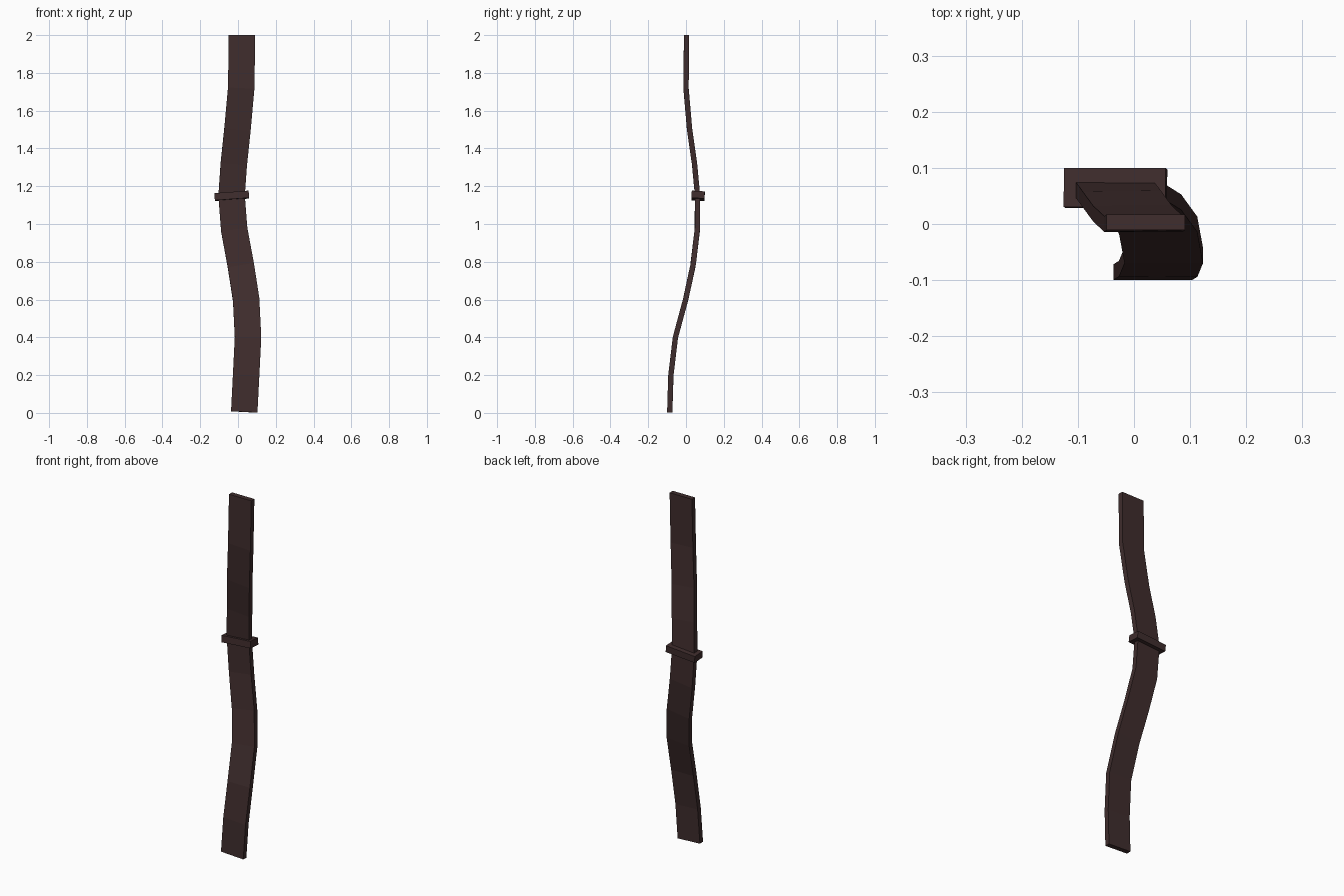
import bpy, bmesh
from mathutils import Vector, Matrix

if "Cube" in bpy.data.objects:
    bpy.data.objects.remove(bpy.data.objects["Cube"])

mat = bpy.data.materials.new("dark brown leather")
mat.diffuse_color = (0.05, 0.026, 0.026, 1)
mat.use_nodes = True
mat.node_tree.nodes["Principled BSDF"].inputs["Base Color"].default_value = mat.diffuse_color

WIDTH, THICK = 0.14, 0.028

# centre line of the strap, bottom to top
path = [Vector(p) for p in [
    (0.033, -0.086, 0.005), (0.043, -0.08, 0.2), (0.053, -0.056, 0.4),
    (0.043, -0.002, 0.6), (0.015, 0.037, 0.78), (-0.02, 0.06, 0.97),
    (-0.034, 0.061, 1.15), (-0.022, 0.045, 1.32), (-0.003, 0.019, 1.5),
    (0.017, 0.0, 1.72), (0.021, 0.003, 2.0)]]


def frame(i):
    """Side and depth directions square to the path at point i."""
    t = (path[min(i + 1, len(path) - 1)] - path[max(i - 1, 0)]).normalized()
    if i == len(path) - 1:
        t = Vector((0, 0, 1))
    side = Vector((1, 0, 0))
    side = (side - t * side.dot(t)).normalized()
    return side, t.cross(side), t


def make_object(name, bm):
    bmesh.ops.recalc_face_normals(bm, faces=bm.faces)
    mesh = bpy.data.meshes.new(name)
    bm.to_mesh(mesh)
    bm.free()
    mesh.materials.append(mat)
    ob = bpy.data.objects.new(name, mesh)
    bpy.context.collection.objects.link(ob)
    return ob


# wavy strap: rectangle swept along the path
bm = bmesh.new()
rings = []
for i, p in enumerate(path):
    s, d, _ = frame(i)
    rings.append([bm.verts.new(p + s * (a * WIDTH / 2) + d * (b * THICK / 2))
                  for a, b in ((-1, -1), (1, -1), (1, 1), (-1, 1))])
for lo, hi in zip(rings, rings[1:]):
    for k in range(4):
        n = (k + 1) % 4
        bm.faces.new((lo[k], lo[n], hi[n], hi[k]))
bm.faces.new(rings[0])
bm.faces.new(rings[-1])
make_object("strap", bm)

# keeper loop around the strap, slightly tilted
bm = bmesh.new()
rot = Matrix.Rotation(-0.075, 4, 'Y') @ Matrix.Rotation(-0.06, 4, 'X')
bmesh.ops.create_cube(bm, size=1, matrix=Matrix.Translation((-0.033, 0.064, 1.149))
                      @ rot @ Matrix.Diagonal((0.182, 0.069, 0.038, 1)))
make_object("keeper_loop", bm)
